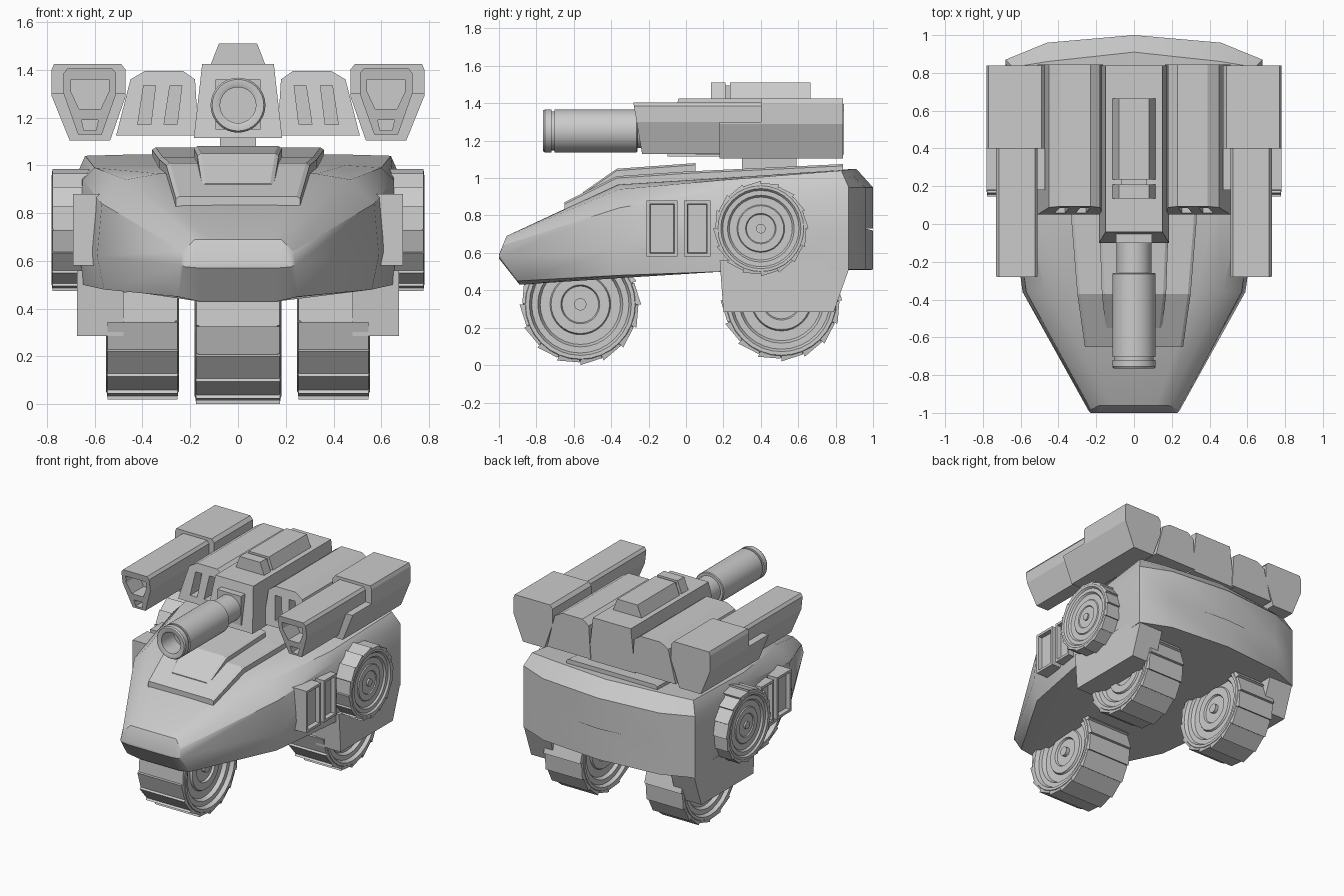
import bpy, bmesh
from math import sin, cos, tau, radians

cube = bpy.data.objects.get("Cube")
if cube:
    bpy.data.objects.remove(cube, do_unlink=True)

grey = bpy.data.materials.new("plain_grey")
grey.use_nodes = True
grey.diffuse_color = (0.6, 0.6, 0.6, 1)
grey.node_tree.nodes["Principled BSDF"].inputs["Base Color"].default_value = (0.6, 0.6, 0.6, 1)


def add_loft(bm, rings):
    """Skin a list of equal point rings and cap both ends."""
    loops = [[bm.verts.new(p) for p in ring] for ring in rings]
    n = len(loops[0])
    for a, b in zip(loops, loops[1:]):
        for i in range(n):
            j = (i + 1) % n
            bm.faces.new((a[i], a[j], b[j], b[i]))
    bm.faces.new(loops[0])
    bm.faces.new(loops[-1])


def finish(name, bm, smooth=0):
    bmesh.ops.remove_doubles(bm, verts=bm.verts, dist=0.0001)
    bmesh.ops.recalc_face_normals(bm, faces=bm.faces)
    mesh = bpy.data.meshes.new(name)
    bm.to_mesh(mesh)
    bm.free()
    mesh.materials.append(grey)
    obj = bpy.data.objects.new(name, mesh)
    bpy.context.collection.objects.link(obj)
    bpy.ops.object.select_all(action='DESELECT')
    obj.select_set(True)
    bpy.context.view_layer.objects.active = obj
    if smooth:
        bpy.ops.object.shade_smooth_by_angle(angle=radians(smooth))
    return obj


def loft(name, rings, smooth=0):
    bm = bmesh.new()
    add_loft(bm, rings)
    return finish(name, bm, smooth)


def prism(name, pts, y0, y1, side=1, shear=0):
    """Extrude an x-z outline along y; shear leans the front face."""
    z0 = min(z for x, z in pts)
    return loft(name, [[(side * x, y0 + shear * (z - z0), z) for x, z in pts],
                       [(side * x, y1, z) for x, z in pts]])


def rect(x0, x1, z0, z1):
    return [(x0, z0), (x1, z0), (x1, z1), (x0, z1)]


def cut(obj, cutters):
    for c in cutters:
        mod = obj.modifiers.new("cut", 'BOOLEAN')
        mod.operation, mod.solver, mod.object = 'DIFFERENCE', 'EXACT', c
        bpy.context.view_layer.objects.active = obj
        bpy.ops.object.modifier_apply(modifier=mod.name)
        bpy.data.objects.remove(c, do_unlink=True)


def symmetric(half):
    return half + [(-x, y, z) for x, y, z in half[-2:0:-1]]


# Hull: half sections from belly centre up to roof centre, nose to tail
def section(y, pts):
    return [(x, y, z) for x, z in pts]


hull = [
    section(-1.0, [(0, .57), (.16, .57), (.22, .575), (.23, .58), (.22, .585), (.18, .59), (.12, .59), (0, .59)]),
    [(0, -.89, .43), (.16, -.89, .43), (.25, -.9, .45), (.24, -.99, .58),
     (.23, -.98, .64), (.18, -.96, .69), (.12, -.96, .69), (0, -.96, .69)],
    section(-.36, [(0, .465), (.4, .465), (.56, .48), (.59, .62), (.57, .84), (.47, .94), (.33, .965), (0, .97)]),
    section(.2, [(0, .5), (.46, .5), (.65, .5), (.665, .7), (.65, .94), (.6, .99), (.45, 1.0), (0, 1.005)]),
    [(0, 1, .51), (.46, .96, .51), (.68, .87, .51), (.68, .87, .72),
     (.68, .87, .95), (.64, .83, 1.04), (.46, .86, 1.045), (0, .91, 1.05)],
    [(0, 1, .51), (.46, .96, .51), (.68, .87, .51), (.68, .87, .72),
     (.68, .87, .95), (.68, .87, .95), (.46, .96, .95), (0, 1, .95)],
    [(0, 1, .72), (.46, .96, .72), (.68, .87, .72), (.68, .87, .72),
     (.68, .87, .72), (.68, .87, .72), (.46, .96, .73), (0, 1, .73)],
]
loft("hull", [symmetric(r) for r in hull], 32)


# Stepped armour plates that follow the roof
def deck_plate(name, stations):
    loft(name, [[(-w, y, z - .1), (w, y, z - .1), (w, y, z - .01), (w - .015, y, z),
                 (.015 - w, y, z), (-w, y, z - .01)] for y, w, z in stations])


deck_plate("lower_deck_plate", [(-.65, .26, .87), (-.37, .30, 1.01), (0, .33, 1.035), (.84, .36, 1.075)])
deck_plate("upper_deck_plate", [(-.55, .15, .925), (-.37, .17, 1.05), (.05, .185, 1.08)])


# Wheels: stepped discs turned about x, with shingled tread slabs
def wheel(name, x, y, z, r, h, slabs=16):
    bm = bmesh.new()

    def ring(px, pr, n=32):
        return [(x + px, y + pr * cos(tau * i / n), z + pr * sin(tau * i / n)) for i in range(n)]

    half = [(h * .85, .05), (h * .85, .1), (h * .7, .1), (h * .7, .3), (h * .78, .32), (h * .78, .48),
            (h * .7, .5), (h * .7, .66), (h * .85, .7), (h * .85, .8), (h, .84), (h, .9), (h * .9, .94)]
    add_loft(bm, [ring(-a, b * r) for a, b in half] + [ring(a, b * r) for a, b in reversed(half)])
    for i in range(slabs):
        a, b = tau * i / slabs, tau * (i + .97) / slabs
        corners = [(a, .86), (b, .86), (b, .955), (a, 1.0)]
        add_loft(bm, [[(x + s * h * (1 if k < .9 else .96), y + r * k * cos(t), z + r * k * sin(t))
                       for t, k in corners] for s in (-1, 1)])
    return finish(name, bm, 25)


wheel("front_wheel", 0, -.565, .325, .325, .182)

for side, tag in ((1, "left"), (-1, "right")):
    wheel(tag + "_rear_wheel", side * .4, .51, .345, .325, .152)
    wheel(tag + "_spare_wheel", side * .7, .4, .73, .255, .08)

    # Side skirt over the rear wheel
    skirt = [(.18, .56), (.2, .285), (.79, .285), (.87, .51), (.87, .56)]
    loft(tag + "_skirt", [[(side * x, y, z) for y, z in skirt] for x in (.48, .675)])

    # Framed side panels
    for k, (y0, y1) in enumerate(((-.21, -.045), (-.01, .13))):
        bm = bmesh.new()
        add_loft(bm, [[(side * x, y, z) for y, z in rect(y0, y1, .58, .88)] for x in (.56, .69)])
        bm.normal_update()
        outer = [f for f in bm.faces if side * f.calc_center_median().x > .68]
        bmesh.ops.recalc_face_normals(bm, faces=bm.faces)
        bmesh.ops.inset_region(bm, faces=outer, thickness=.025)
        bmesh.ops.inset_region(bm, faces=outer, thickness=.005, depth=-.03)
        finish(f"{tag}_side_panel_{k + 1}", bm)

    # Vented turret shoulder
    shoulder = prism(tag + "_turret_shoulder", [(.165, 1.125), (.18, 1.36), (.23, 1.395), (.39, 1.395),
                                                (.45, 1.36), (.51, 1.125)], .05, .845, side, .16)
    cut(shoulder, [prism("vent_cutter", [(x, 1.17), (x + .055, 1.17), (x + .03, 1.335), (x - .02, 1.335)],
                         -.1, .16, side) for x in (.255, .365)])

    # Launcher pod: full housing with a lower step, then a long tube
    prism(tag + "_pod_housing", [(.47, 1.4), (.49, 1.425), (.77, 1.425), (.78, 1.4), (.78, 1.29),
                                 (.705, 1.105), (.535, 1.105), (.47, 1.29)], .4, .84, side)
    prism(tag + "_pod_step", [(.47, 1.3), (.78, 1.3), (.78, 1.29), (.705, 1.105),
                              (.535, 1.105), (.47, 1.29)], .18, .42, side)
    tube = prism(tag + "_launcher_tube", [(.51, 1.385), (.525, 1.405), (.715, 1.405), (.73, 1.385), (.73, 1.3),
                                          (.67, 1.13), (.57, 1.13), (.51, 1.3)], -.235, .42, side, -.17)
    cut(tube, [prism("bore_cutter", [(.54, 1.36), (.7, 1.36), (.7, 1.31), (.665, 1.235),
                                     (.575, 1.235), (.54, 1.31)], -.4, -.12, side),
               prism("small_bore_cutter", [(.585, 1.19), (.655, 1.19), (.645, 1.145), (.595, 1.145)],
                     -.4, -.15, side)])

# Turret centre
prism("turret_pedestal", rect(-.075, .075, 1.03, 1.14), .3, .59)
prism("turret_body", [(-.185, 1.115), (.185, 1.115), (.15, 1.425), (-.15, 1.425)], -.1, .84, 1, .19)
prism("gun_mantle", rect(-.095, .095, 1.15, 1.36), -.1, .05)

# Roof hatch in two pieces with a narrow bridge
hatch = [(-.115, 1.42), (.115, 1.42), (.08, 1.51), (-.08, 1.51)]
prism("hatch_front", hatch, .135, .21)
prism("hatch_bridge", rect(-.07, .07, 1.42, 1.495), .2, .25)
prism("hatch_rear", hatch, .235, .665)

# Main gun turned about y, with a hollow muzzle
gun = [(-.62, .075), (-.76, .075), (-.765, .085), (-.765, .108), (-.755, .115), (-.72, .115), (-.72, .104),
       (-.703, .104), (-.703, .115), (-.265, .115), (-.26, .11), (-.26, .092), (0, .092)]
loft("main_gun", [[(r * cos(tau * i / 32), y, 1.252 + r * sin(tau * i / 32)) for i in range(32)]
                  for y, r in gun], 30)
